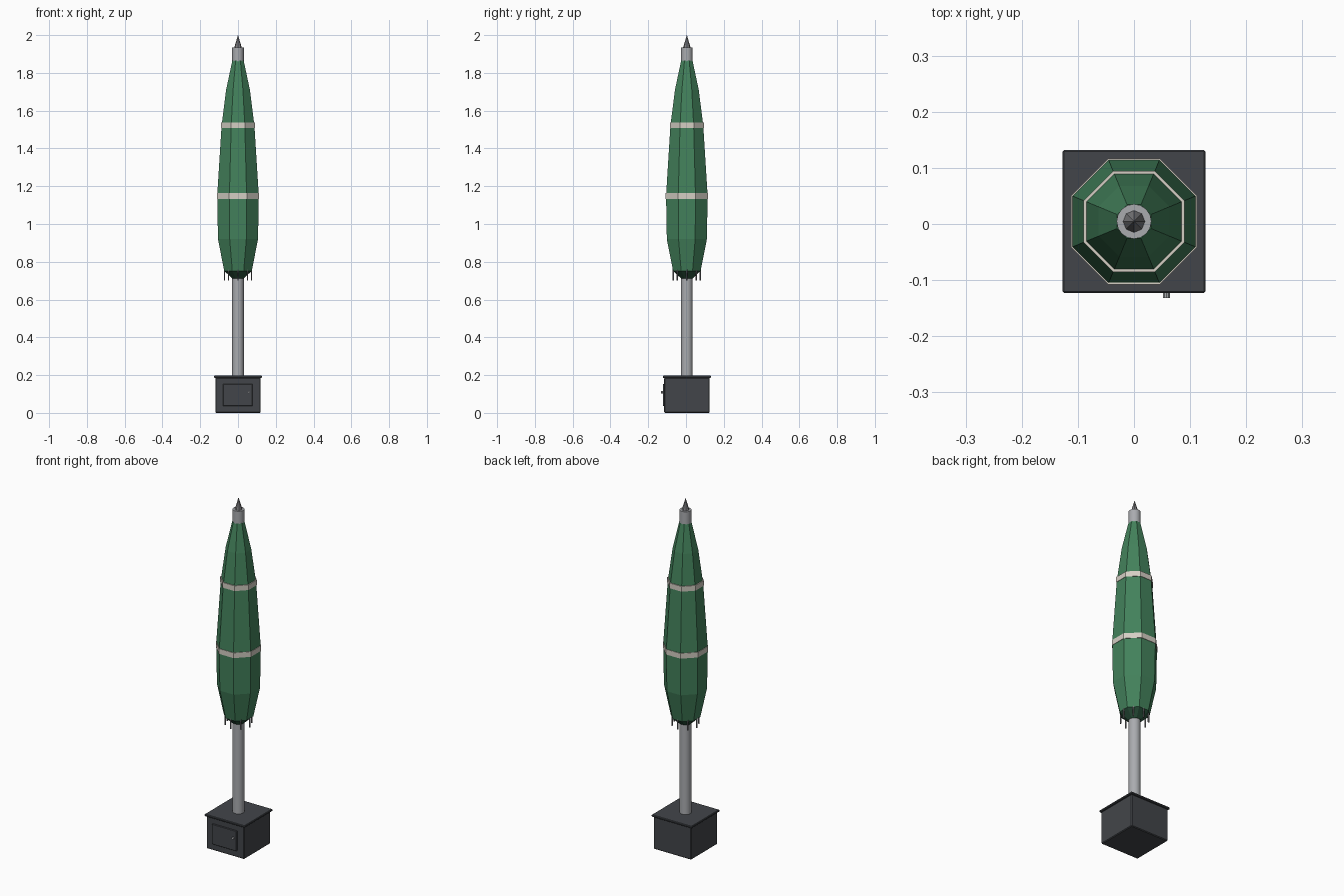
import bpy, bmesh, math
from mathutils import Matrix

if "Cube" in bpy.data.objects:
    bpy.data.objects.remove(bpy.data.objects["Cube"])

CY = 0.0045  # centre of the parasol axis in y (door knob protrudes at the front)


def material(name, rgb):
    m = bpy.data.materials.new(name)
    m.diffuse_color = (*rgb, 1)
    m.use_nodes = True
    m.node_tree.nodes["Principled BSDF"].inputs["Base Color"].default_value = m.diffuse_color
    return m


GREEN = material("green_canvas", (0.056, 0.22, 0.105))
DARK_GREEN = material("dark_green_underside", (0.022, 0.085, 0.045))
CREAM = material("cream_strap", (0.66, 0.62, 0.55))
STEEL = material("pole_steel", (0.40, 0.41, 0.43))
GREY = material("spike_grey", (0.20, 0.20, 0.21))
BASE = material("charcoal_base", (0.055, 0.060, 0.068))


def finish(name, bm, *mats, smooth=False):
    bmesh.ops.recalc_face_normals(bm, faces=bm.faces)
    me = bpy.data.meshes.new(name)
    bm.to_mesh(me)
    bm.free()
    for m in mats:
        me.materials.append(m)
    ob = bpy.data.objects.new(name, me)
    bpy.context.collection.objects.link(ob)
    if smooth:
        bpy.ops.object.select_all(action='DESELECT')
        ob.select_set(True)
        bpy.context.view_layer.objects.active = ob
        bpy.ops.object.shade_smooth_by_angle(angle=math.radians(40))
    return ob


def box(name, x, y, z, mat, bevel=0.0):
    """Box from (min, max) pairs, with optional bevelled edges."""
    bm = bmesh.new()
    bmesh.ops.create_cube(bm, size=1)
    for v in bm.verts:
        v.co = [p[0] + (c + 0.5) * (p[1] - p[0]) for c, p in zip(v.co, (x, y, z))]
    if bevel:
        bmesh.ops.bevel(bm, geom=bm.edges[:], offset=bevel, segments=1,
                        affect='EDGES', profile=0.5)
    return finish(name, bm, mat)


def lathe(name, profile, sides, *mats, turn=0.0, closed=False, smooth=False):
    """Stack rings of (radius, z); cap the ends, or join them into a loop."""
    bm = bmesh.new()
    rings = []
    for r, z in profile:
        rings.append([bm.verts.new((r * math.cos(a), CY + r * math.sin(a), z))
                      for a in (turn + math.tau * i / sides for i in range(sides))])
    pairs = list(zip(rings, rings[1:]))
    if closed:
        pairs.append((rings[-1], rings[0]))
    else:
        bm.faces.new(rings[0])
        bm.faces.new(rings[-1])
    for a, b in pairs:
        for i in range(sides):
            j = (i + 1) % sides
            bm.faces.new((a[i], a[j], b[j], b[i]))
    bmesh.ops.remove_doubles(bm, verts=bm.verts, dist=1e-5)
    return finish(name, bm, *mats, smooth=smooth)


# Base cabinet, lid, door and knob
box("base_cabinet", (-0.12, 0.12), (CY - 0.12, CY + 0.12), (0, 0.187), BASE, 0.004)
box("base_lid", (-0.1275, 0.1275), (CY - 0.1275, CY + 0.1275), (0.185, 0.197), BASE, 0.003)
box("base_door", (-0.08, 0.077), (-0.123, -0.112), (0.037, 0.153), BASE, 0.002)
bm = bmesh.new()
bmesh.ops.create_cone(bm, cap_ends=True, segments=10, radius1=0.0065, radius2=0.0065, depth=0.012,
                      matrix=Matrix.Translation((0.058, -0.126, 0.11)) @ Matrix.Rotation(math.pi / 2, 4, 'X'))
finish("door_knob", bm, STEEL)

# Pole and spike
lathe("pole", [(0.031, 0.19), (0.031, 1.935)], 16, STEEL, smooth=True)
lathe("spike", [(0.021, 1.93), (0.0005, 2.0)], 8, GREY)

# Folded octagonal canopy: profile gives half width across flats
K = 1 / math.cos(math.pi / 8)
profile = [(0.031, 0.712), (0.073, 0.752), (0.106, 0.92), (0.110, 1.15),
           (0.087, 1.52), (0.063, 1.71), (0.030, 1.865)]
canopy = lathe("canopy", [(r * K, z) for r, z in profile], 8, GREEN, DARK_GREEN, turn=math.pi / 8)
for f in canopy.data.polygons:
    f.material_index = int(f.center.z < 0.75)

# Two straps around the canopy
for name, r, z in (("lower_strap", 0.112, 1.148), ("upper_strap", 0.090, 1.522)):
    ring = [(r, z - 0.015), (r, z + 0.015), (r - 0.008, z + 0.015), (r - 0.008, z - 0.015)]
    lathe(name, [(a * K, b) for a, b in ring], 8, CREAM, turn=math.pi / 8, closed=True)

# Rib tips hanging below the hem
bm = bmesh.new()
for i in range(8):
    a = math.tau * i / 8
    bmesh.ops.create_cone(bm, cap_ends=True, segments=6, radius1=0.004, radius2=0.004, depth=0.06,
                          matrix=Matrix.Translation((0.071 * math.cos(a), CY + 0.071 * math.sin(a), 0.73)))
finish("rib_tips", bm, GREY)
